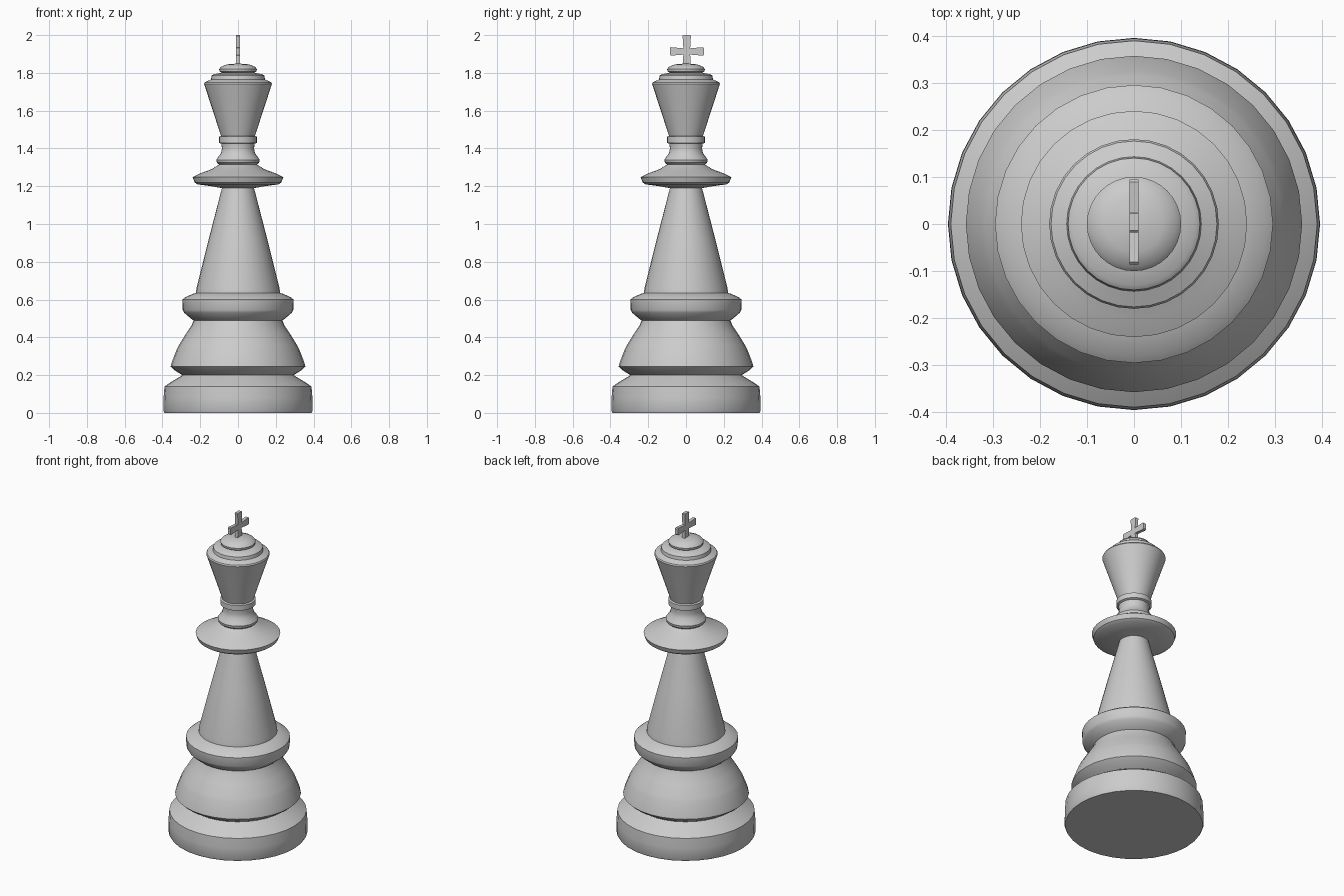
import bpy, bmesh, math

if "Cube" in bpy.data.objects:
    bpy.data.objects.remove(bpy.data.objects["Cube"])

SIDES = 32


def lathe(name, profile):
    """Revolve (radius, z) points, listed bottom to top, around the z axis."""
    bm = bmesh.new()
    rings = []
    for r, z in profile:
        if r == 0:
            rings.append([bm.verts.new((0, 0, z))] * SIDES)
        else:
            rings.append([bm.verts.new((r * math.cos(a), r * math.sin(a), z))
                          for a in (2 * math.pi * i / SIDES for i in range(SIDES))])
    for low, high in zip(rings, rings[1:]):
        for i in range(SIDES):
            j = (i + 1) % SIDES
            loop = list(dict.fromkeys((low[i], low[j], high[j], high[i])))
            bm.faces.new(loop)
    finish(name, bm, 30)


def finish(name, bm, angle):
    mesh = bpy.data.meshes.new(name)
    bm.to_mesh(mesh)
    bm.free()
    obj = bpy.data.objects.new(name, mesh)
    bpy.context.collection.objects.link(obj)
    bpy.ops.object.select_all(action='DESELECT')
    obj.select_set(True)
    bpy.context.view_layer.objects.active = obj
    bpy.ops.object.shade_smooth_by_angle(angle=math.radians(angle))


# Turned parts; neighbours share their end ring so the skin is continuous
lathe("base", [(0, 0), (0.39, 0), (0.395, 0.01), (0.394, 0.08), (0.389, 0.14),
               (0.36, 0.16), (0.31, 0.19), (0.295, 0.2)])
lathe("lower_body", [(0.295, 0.2), (0.335, 0.225), (0.357, 0.245), (0.35, 0.27),
                     (0.325, 0.335), (0.315, 0.355), (0.275, 0.42),
                     (0.245, 0.465), (0.235, 0.49)])
lathe("collar", [(0.235, 0.49), (0.25, 0.5), (0.285, 0.53), (0.293, 0.545),
                 (0.295, 0.6), (0.28, 0.612), (0.24, 0.63), (0.223, 0.635)])
lathe("stem", [(0.223, 0.635), (0.22, 0.66), (0.155, 0.92), (0.085, 1.19)])
lathe("disc", [(0.085, 1.19), (0.14, 1.2), (0.215, 1.21), (0.23, 1.22),
               (0.24, 1.248), (0.2, 1.268), (0.14, 1.29), (0.1, 1.315)])
lathe("neck", [(0.1, 1.315), (0.112, 1.325), (0.115, 1.34), (0.105, 1.355),
               (0.09, 1.375), (0.085, 1.4), (0.088, 1.425)])
lathe("neck_ring", [(0.088, 1.425), (0.1, 1.43), (0.1, 1.462), (0.09, 1.466)])
lathe("head", [(0.09, 1.466), (0.13, 1.59), (0.18, 1.742), (0.176, 1.75),
               (0.143, 1.765), (0.14, 1.785), (0.13, 1.793), (0.085, 1.8)])
lathe("crown_cap", [(0.085, 1.8), (0.098, 1.807), (0.1, 1.82), (0.09, 1.832),
                    (0.06, 1.845), (0, 1.85)])

# Flat cross finial in the y-z plane, slightly flared at its ends
half = [(0.022, 1.84), (0.018, 1.897), (0.085, 1.891), (0.09, 1.896),
        (0.09, 1.931), (0.085, 1.936), (0.018, 1.93), (0.022, 1.996),
        (0.018, 2.0)]
outline = half + [(-y, z) for y, z in reversed(half)]
bm = bmesh.new()
face = bm.faces.new([bm.verts.new((-0.01, y + 0.004, z)) for y, z in outline])
ext = bmesh.ops.extrude_face_region(bm, geom=[face])
bmesh.ops.translate(bm, vec=(0.02, 0, 0),
                    verts=[v for v in ext["geom"] if isinstance(v, bmesh.types.BMVert)])
bmesh.ops.recalc_face_normals(bm, faces=bm.faces)
finish("cross", bm, 20)
